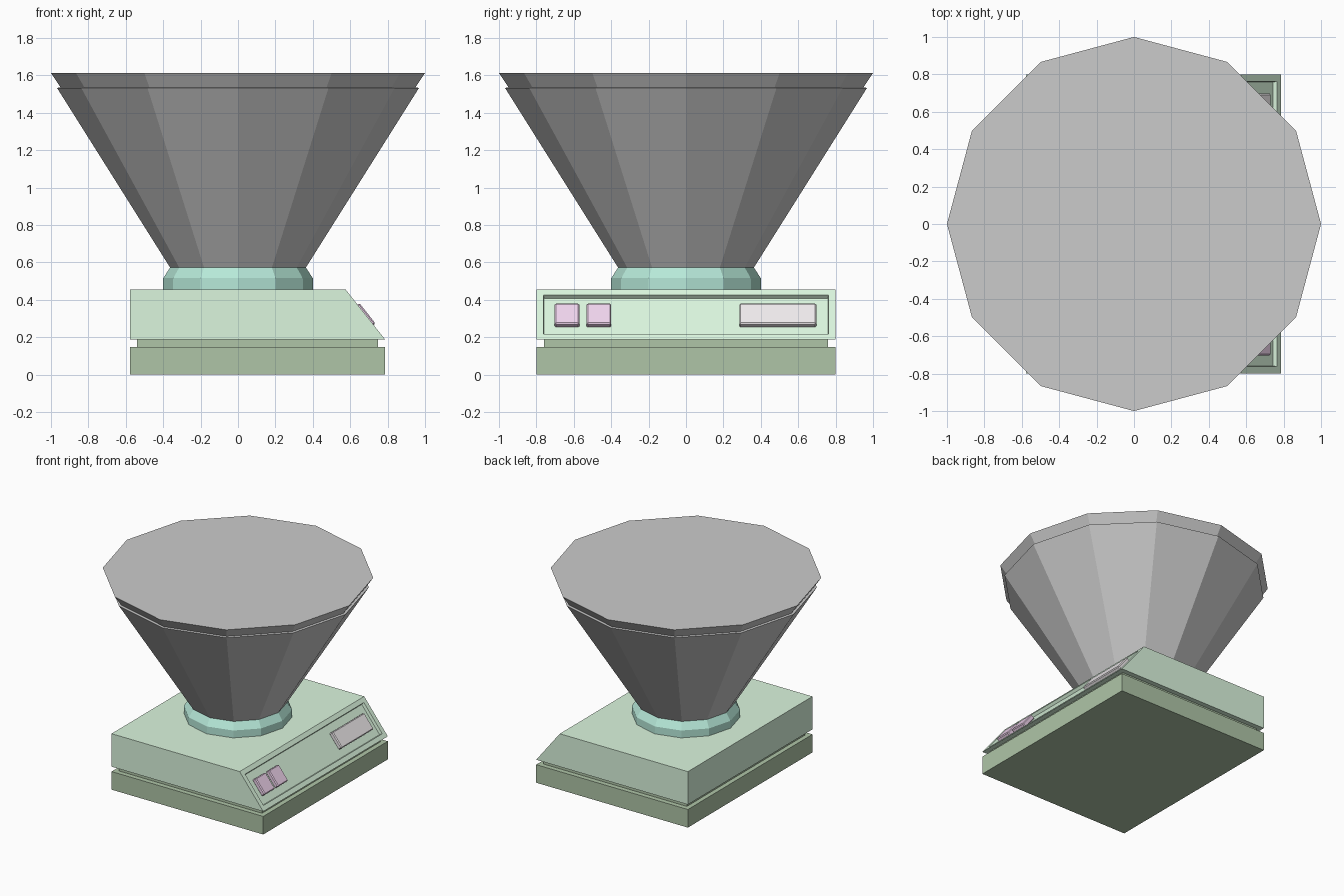
import bpy, bmesh, math
from mathutils import Matrix, Vector

if "Cube" in bpy.data.objects:
    bpy.data.objects.remove(bpy.data.objects["Cube"])


def make(name, bm, color=None):
    bmesh.ops.recalc_face_normals(bm, faces=bm.faces)
    me = bpy.data.meshes.new(name)
    bm.to_mesh(me)
    bm.free()
    ob = bpy.data.objects.new(name, me)
    bpy.context.collection.objects.link(ob)
    if color:
        mat = bpy.data.materials.get(str(color)) or bpy.data.materials.new(str(color))
        mat.diffuse_color = (*color, 1)
        mat.use_nodes = True
        mat.node_tree.nodes["Principled BSDF"].inputs["Base Color"].default_value = mat.diffuse_color
        me.materials.append(mat)
    return ob


def add_box(bm, lo, hi, matrix=Matrix()):
    lo, hi = Vector(lo), Vector(hi)
    m = matrix @ Matrix.Translation((lo + hi) / 2) @ Matrix.Diagonal((*(hi - lo), 1))
    bmesh.ops.create_cube(bm, size=1, matrix=m)


def lathe(name, profile, color=None, sides=12):
    bm = bmesh.new()
    rings = [[bm.verts.new((r * math.cos(i * math.tau / sides),
                            r * math.sin(i * math.tau / sides), z))
              for i in range(sides)] for r, z in profile]
    for a, b in zip(rings, rings[1:]):
        for i in range(sides):
            j = (i + 1) % sides
            bm.faces.new((a[i], a[j], b[j], b[i]))
    bm.faces.new(rings[0][::-1])
    bm.faces.new(rings[-1])
    return make(name, bm, color)


DARK, LIGHT, TEAL = (0.43, 0.56, 0.39), (0.71, 0.92, 0.73), (0.47, 0.81, 0.69)
PINK, PALE = (0.87, 0.66, 0.85), (0.87, 0.83, 0.85)

# Base plinth and its recessed neck
bm = bmesh.new()
add_box(bm, (-0.577, -0.8, 0), (0.787, 0.8, 0.147))
make("base", bm, DARK)
bm = bmesh.new()
add_box(bm, (-0.54, -0.76, 0.147), (0.748, 0.76, 0.187))
make("base_neck", bm, DARK)

# Upper housing: wedge profile with a sunken panel in the sloped face
low, high = Vector((0.787, 0, 0.187)), Vector((0.575, 0, 0.455))
bm = bmesh.new()
profile = [(-0.577, 0.187), (low.x, low.z), (high.x, high.z), (-0.577, 0.455)]
face = bm.faces.new([bm.verts.new((x, -0.8, z)) for x, z in profile])
ext = bmesh.ops.extrude_face_region(bm, geom=[face])
bmesh.ops.translate(bm, vec=(0, 1.6, 0),
                    verts=[v for v in ext["geom"] if isinstance(v, bmesh.types.BMVert)])
bmesh.ops.recalc_face_normals(bm, faces=bm.faces)
normal = Vector((high.z - low.z, 0, low.x - high.x)).normalized()
slope = max(bm.faces, key=lambda f: f.normal.dot(normal))
bmesh.ops.inset_region(bm, faces=[slope], thickness=0.053)
bmesh.ops.inset_region(bm, faces=[slope], thickness=0.006, depth=-0.024)
make("housing", bm, LIGHT)

# Buttons and display standing on the sunken panel
tilt = math.atan2(normal.x, normal.z)
center = low.lerp(high, (0.32 - low.z) / (high.z - low.z))
frame = Matrix.Translation(center) @ Matrix.Rotation(tilt, 4, 'Y')
for name, y0, y1, color in (("button_left", -0.702, -0.57, PINK),
                            ("button_right", -0.532, -0.4, PINK),
                            ("display", 0.285, 0.697, PALE)):
    bm = bmesh.new()
    add_box(bm, (-0.07, y0, -0.026), (0.07, y1, 0.013), frame)
    ob = make(name, bm, color)
    bev = ob.modifiers.new("soft_edges", 'BEVEL')
    bev.width, bev.segments = 0.007, 1

# Collar and weighing bowl with stepped rim and flat top
lathe("collar", [(0.4, 0.455), (0.4, 0.515), (0.363, 0.572)], TEAL)
lathe("bowl", [(0.363, 0.572), (0.968, 1.533), (0.948, 1.535), (1.0, 1.612)])
